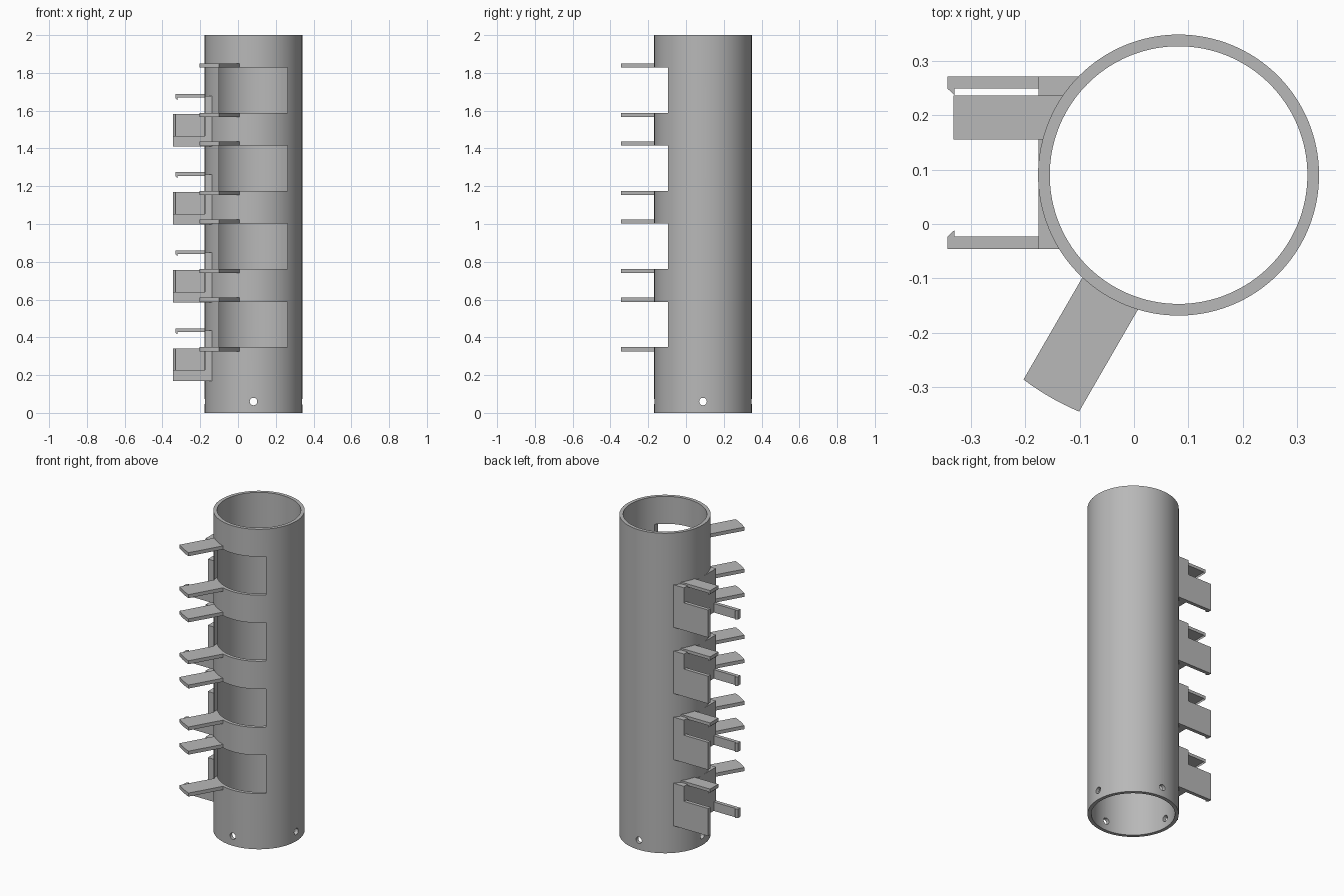
import bpy, bmesh, math
from mathutils import Matrix

cube = bpy.data.objects.get("Cube")
if cube:
    bpy.data.objects.remove(cube)

CX, CY = 0.082, 0.09                   # tube axis
R_OUT, R_IN, R_MID = 0.2585, 0.237, 0.25
PITCH, LEVELS = 0.4135, 4

grey = bpy.data.materials.new("plain grey")
grey.use_nodes = True
colour = (0.48, 0.48, 0.48, 1)
grey.diffuse_color = colour
grey.node_tree.nodes["Principled BSDF"].inputs["Base Color"].default_value = colour


def make_object(name, bm):
    bmesh.ops.recalc_face_normals(bm, faces=bm.faces[:])
    mesh = bpy.data.meshes.new(name)
    bm.to_mesh(mesh)
    bm.free()
    mesh.materials.append(grey)
    ob = bpy.data.objects.new(name, mesh)
    bpy.context.collection.objects.link(ob)
    return ob


def prism(name, outline, low, high, along_y=False):
    """Extrude a plan outline up z, or a front outline along y."""
    bm = bmesh.new()
    place = (lambda a, b: (a, low, b)) if along_y else (lambda a, b: (a, b, low))
    face = bm.faces.new([bm.verts.new(place(a, b)) for a, b in outline])
    top = bmesh.ops.extrude_face_region(bm, geom=[face])["geom"]
    shift = (0, high - low, 0) if along_y else (0, 0, high - low)
    bmesh.ops.translate(bm, vec=shift, verts=[v for v in top if isinstance(v, bmesh.types.BMVert)])
    return make_object(name, bm)


def box(x0, x1, y0, y1):
    return [(x0, y0), (x1, y0), (x1, y1), (x0, y1)]


def arc(radius, start, end, steps):
    angles = [start + (end - start) * i / steps for i in range(steps + 1)]
    return [(CX + radius * math.cos(a), CY + radius * math.sin(a)) for a in angles]


def against_wall(x0, y0, y1, steps=12):
    """Plan outline from x0 to a curved end buried in the tube wall."""
    a0, a1 = (math.pi - math.asin((y - CY) / R_MID) for y in (y0, y1))
    return [(x0, y1), (x0, y0)] + arc(R_MID, a0, a1, steps)


# Open tube
bm = bmesh.new()
ring = [bm.verts.new((CX + r, CY, z)) for r, z in ((R_IN, 0), (R_OUT, 0), (R_OUT, 2), (R_IN, 2))]
edges = [bm.edges.new((ring[i], ring[(i + 1) % 4])) for i in range(4)]
bmesh.ops.spin(bm, geom=ring + edges, cent=(CX, CY, 0), axis=(0, 0, 1),
               angle=math.tau, steps=128, use_merge=True)
bmesh.ops.remove_doubles(bm, verts=bm.verts[:], dist=1e-5)
tube = make_object("tube", bm)

# Cutters: four front windows and four screw holes near the foot
cutters = []
for i in range(LEVELS):
    z = i * PITCH
    cutters.append(prism(f"window_cutter_{i + 1}", box(-0.1, 0.262, -0.4, 0.0), 0.348 + z, 0.588 + z))
for i in range(4):
    bm = bmesh.new()
    turn = (Matrix.Translation((CX, CY, 0.06)) @ Matrix.Rotation(i * math.pi / 2, 4, "Z")
            @ Matrix.Translation((R_MID, 0, 0)) @ Matrix.Rotation(math.pi / 2, 4, "Y"))
    bmesh.ops.create_cone(bm, cap_ends=True, segments=24, radius1=0.02, radius2=0.02,
                          depth=0.12, matrix=turn)
    cutters.append(make_object(f"hole_cutter_{i + 1}", bm))

for cutter in cutters:
    mod = tube.modifiers.new(cutter.name, "BOOLEAN")
    mod.object, mod.operation, mod.solver = cutter, "DIFFERENCE", "EXACT"
graph = bpy.context.evaluated_depsgraph_get()
cut_mesh = bpy.data.meshes.new_from_object(tube.evaluated_get(graph))
tube.modifiers.clear()
tube.data = cut_mesh
for cutter in cutters:
    bpy.data.objects.remove(cutter)

# Smooth the curved wall, keep the rims and cuts crisp
bm = bmesh.new()
bm.from_mesh(tube.data)
for f in bm.faces:
    f.smooth = True
for e in bm.edges:
    e.smooth = len(e.link_faces) == 2 and e.calc_face_angle(0) < math.radians(30)
bm.to_mesh(tube.data)
bm.free()

# Plan outline of the slanted arms
HALF, REACH, AIM = 0.059, 0.472, math.radians(240)
tip, root = math.asin(HALF / REACH), math.asin(HALF / R_MID)
arm = arc(REACH, AIM - tip, AIM + tip, 8) + arc(R_MID, AIM + root, AIM - root, 8)

# Side clip outlines
TIP, BASE = -0.343, -0.176
back_bar = [(BASE + 0.01, 0.249), (BASE + 0.01, 0.271), (TIP, 0.271), (TIP, 0.249),
            (-0.33, 0.237), (-0.33, 0.249)]
front_bar = [(BASE + 0.01, -0.023), (BASE + 0.01, -0.046), (TIP, -0.046), (TIP, -0.023),
             (-0.33, -0.011), (-0.33, -0.023)]

for i in range(LEVELS):
    z, n = i * PITCH, i + 1
    # Arms below and above each window
    prism(f"lower_arm_{n}", arm, 0.326 + z, 0.348 + z)
    prism(f"upper_arm_{n}", arm, 0.588 + z, 0.61 + z)
    # Clip: backing block, tall and short hooked bars, top tongue with a lip
    prism(f"clip_block_{n}", against_wall(BASE, -0.046, 0.271), 0.17 + z, 0.436 + z)
    prism(f"clip_back_bar_{n}", back_bar, 0.17 + z, 0.342 + z)
    prism(f"clip_front_bar_{n}", front_bar, 0.17 + z, 0.226 + z)
    prism(f"clip_tongue_{n}", against_wall(-0.332, 0.155, 0.236), 0.428 + z, 0.447 + z)
    lip = [(-0.332, 0.43 + z), (-0.332, 0.426 + z), (-0.32, 0.415 + z), (-0.32, 0.43 + z)]
    prism(f"clip_lip_{n}", lip, 0.155, 0.236, along_y=True)
